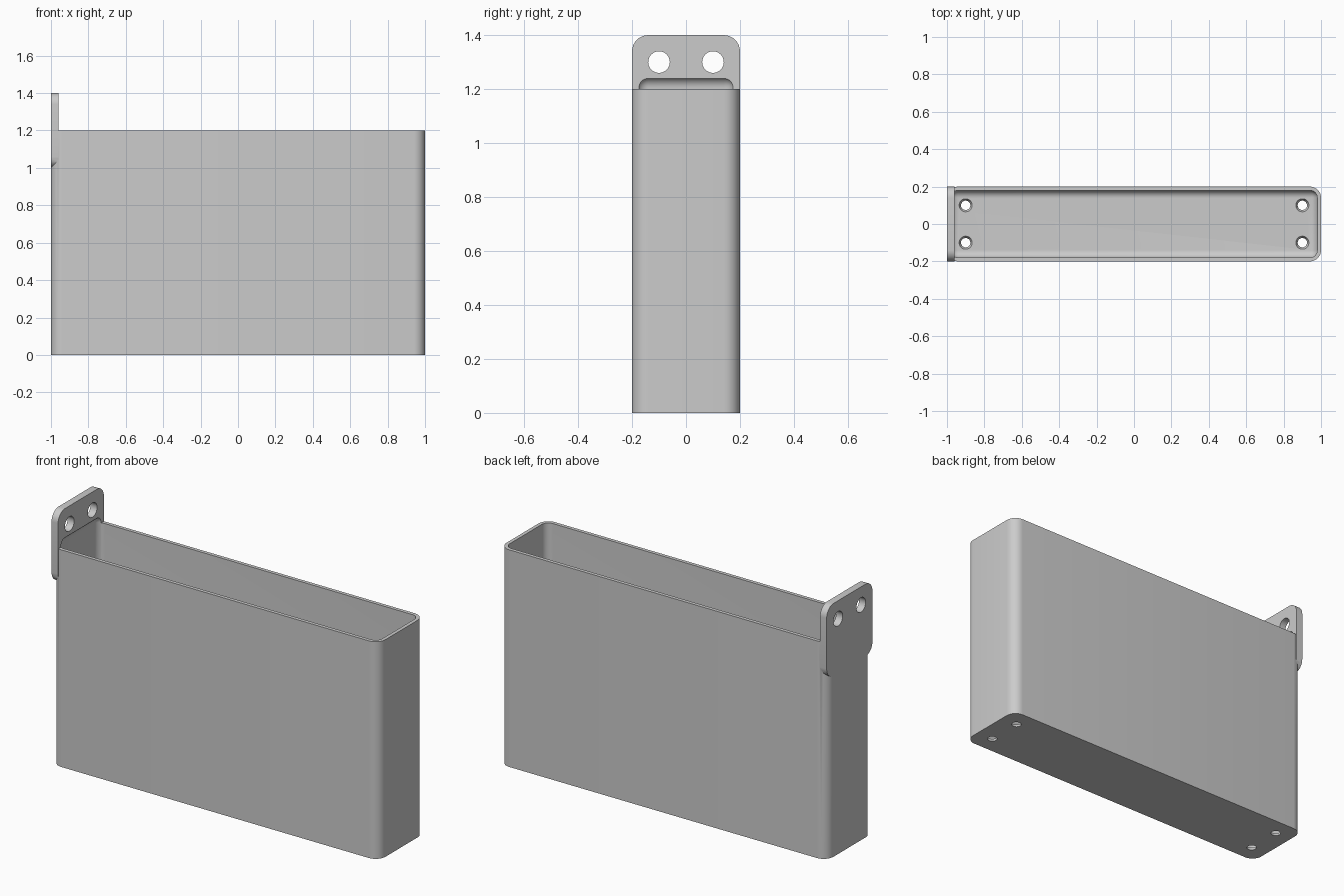
import bpy
import bmesh
from math import pi, radians
from mathutils import Matrix, Vector

default = bpy.data.objects.get("Cube")
if default:
    bpy.data.objects.remove(default, do_unlink=True)

grey = bpy.data.materials.new("plain_grey")
grey.use_nodes = True
grey.diffuse_color = (0.6, 0.6, 0.6, 1)
grey.node_tree.nodes["Principled BSDF"].inputs["Base Color"].default_value = (0.6, 0.6, 0.6, 1)


def make_object(name, bm):
    mesh = bpy.data.meshes.new(name)
    bmesh.ops.recalc_face_normals(bm, faces=bm.faces)
    bm.to_mesh(mesh)
    bm.free()
    mesh.materials.append(grey)
    obj = bpy.data.objects.new(name, mesh)
    bpy.context.scene.collection.objects.link(obj)
    return obj


def rounded_box(name, low, high, radius, axis=None, segments=8):
    """Box with all edges rounded, or only those running along one axis."""
    low, high = Vector(low), Vector(high)
    bm = bmesh.new()
    bmesh.ops.create_cube(bm, size=1)
    bmesh.ops.scale(bm, vec=high - low, verts=bm.verts)
    bmesh.ops.translate(bm, vec=(low + high) / 2, verts=bm.verts)
    edges = [e for e in bm.edges if axis is None
             or abs((e.verts[0].co - e.verts[1].co).normalized()[axis]) > 0.9]
    bmesh.ops.bevel(bm, geom=edges, offset=radius, segments=segments,
                    profile=0.5, affect='EDGES')
    return make_object(name, bm)


def hole_cutter(name, centre, r_low, r_high, depth, turn=Matrix()):
    bm = bmesh.new()
    bmesh.ops.create_cone(bm, cap_ends=True, segments=32, radius1=r_low, radius2=r_high,
                          depth=depth, matrix=Matrix.Translation(centre) @ turn)
    return make_object(name, bm)


def combine(target, tool, operation):
    """Apply a boolean and discard the tool object."""
    tool.hide_render = True
    mod = target.modifiers.new("boolean", 'BOOLEAN')
    mod.operation, mod.solver, mod.object = operation, 'EXACT', tool
    graph = bpy.context.evaluated_depsgraph_get()
    mesh = bpy.data.meshes.new_from_object(target.evaluated_get(graph))
    target.modifiers.clear()
    target.data = mesh
    bpy.data.objects.remove(tool, do_unlink=True)


# Outer shell joined with the mounting tab
holder = rounded_box("open_bin_with_tab", (-1, -0.2, 0), (1, 0.2, 1.2), 0.06, axis=2)
tab = rounded_box("mounting_tab", (-1, -0.2, 1.0), (-0.96, 0.2, 1.4), 0.06, axis=0)
combine(holder, tab, 'UNION')

# Cavity with soft inner edges, running slightly up into the tab
cavity = rounded_box("cavity_cutter", (-0.98, -0.18, 0.02), (0.98, 0.18, 1.245), 0.04)
combine(holder, cavity, 'DIFFERENCE')

# Screw holes in the tab and tapered drain holes in the floor
for y in (-0.1, 0.1):
    screw = hole_cutter("screw_hole_cutter", (-0.98, y, 1.3), 0.04, 0.04, 0.2,
                        Matrix.Rotation(pi / 2, 4, 'Y'))
    combine(holder, screw, 'DIFFERENCE')
    for x in (-0.9, 0.9):
        drain = hole_cutter("drain_hole_cutter", (x, y, 0.01), 0.015, 0.045, 0.06)
        combine(holder, drain, 'DIFFERENCE')

# Smooth rounded corners, crisp edges
bpy.ops.object.select_all(action='DESELECT')
holder.select_set(True)
bpy.context.view_layer.objects.active = holder
bpy.ops.object.shade_smooth_by_angle(angle=radians(30))
